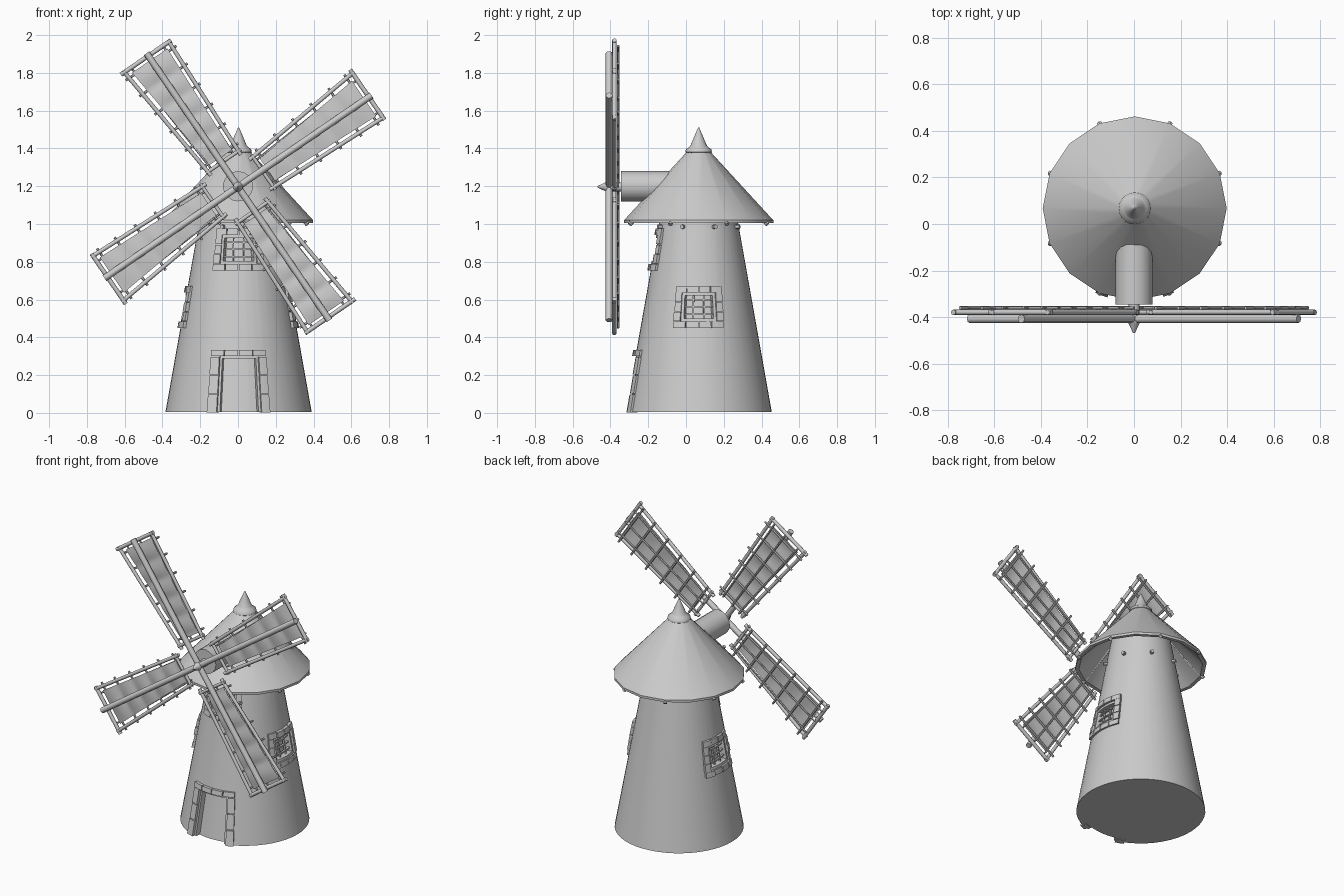
import bpy, bmesh, math, random
from mathutils import Vector

if "Cube" in bpy.data.objects:
    bpy.data.objects.remove(bpy.data.objects["Cube"])
random.seed(4)
CX, CY = 0.003, 0.067          # tower axis
D = math.radians


def wall(z):                    # tower radius at a height
    return 0.388 - 0.178 * z


def finish(name, bm, smooth=None):
    bmesh.ops.recalc_face_normals(bm, faces=bm.faces)
    me = bpy.data.meshes.new(name)
    bm.to_mesh(me)
    bm.free()
    ob = bpy.data.objects.new(name, me)
    bpy.context.collection.objects.link(ob)
    if smooth:
        shade(ob, smooth)
    return ob


def shade(ob, angle):
    bpy.ops.object.select_all(action='DESELECT')
    ob.select_set(True)
    bpy.context.view_layer.objects.active = ob
    bpy.ops.object.shade_smooth_by_angle(angle=D(angle))


def lathe(name, prof, n, closed=False, smooth=40):
    """Spin (radius, z) points round the tower axis."""
    bm = bmesh.new()
    rings = [[bm.verts.new((CX + r * math.cos(math.tau * i / n), CY + r * math.sin(math.tau * i / n), z))
              for i in range(n)] for r, z in prof]
    pairs = list(zip(rings, rings[1:]))
    if closed:
        pairs.append((rings[-1], rings[0]))
    for a, b in pairs:
        for i in range(n):
            j = (i + 1) % n
            bm.faces.new((a[i], a[j], b[j], b[i]))
    if not closed:
        bm.faces.new(rings[0])
        bm.faces.new(rings[-1])
    return finish(name, bm, smooth)


def add_rod(bm, p, q, r, r2=None, n=8):
    p, q = Vector(p), Vector(q)
    d = q - p
    m = d.to_track_quat('Z', 'Y').to_matrix().to_4x4()
    m.translation = (p + q) / 2
    bmesh.ops.create_cone(bm, cap_ends=True, segments=n, radius1=r, radius2=r if r2 is None else r2,
                          depth=d.length, matrix=m)


def add_patch(bm, a0, a1, z0, z1, din, dout, n=4):
    """Curved block lying on the tower wall; angles in degrees."""
    cols = []
    for i in range(n + 1):
        a = D(a0 + (a1 - a0) * i / n)
        cols.append([bm.verts.new((CX + (wall(z) + o) * math.cos(a), CY + (wall(z) + o) * math.sin(a), z))
                     for z, o in ((z0, din), (z0, dout), (z1, dout), (z1, din))])
    for a, b in zip(cols, cols[1:]):
        for k in range(4):
            bm.faces.new((a[k], a[(k + 1) % 4], b[(k + 1) % 4], b[k]))
    bm.faces.new(cols[0])
    bm.faces.new(cols[-1])


def bricks(bm, a0, a1, z0, z1, count, vertical):
    """Row of slightly uneven blocks."""
    for i in range(count):
        s, e = (i + 0.03) / count, (i + 0.97) / count
        out = 0.014 + random.uniform(-0.004, 0.006)
        if vertical:
            add_patch(bm, a0, a1, z0 + (z1 - z0) * s, z0 + (z1 - z0) * e, -0.03, out, 2)
        else:
            add_patch(bm, a0 + (a1 - a0) * s, a0 + (a1 - a0) * e, z0, z1, -0.03, out, 2)


# tower body
tower = lathe("tower", [(wall(0.006), 0.006), (wall(1.2), 1.2)], 48)


def recess(a0, a1, z0, z1, depth):
    bm = bmesh.new()
    add_patch(bm, a0, a1, z0, z1, -depth, 0.06, 8)
    cut = finish("recess_cutter", bm)
    mod = tower.modifiers.new("recess", 'BOOLEAN')
    mod.operation, mod.object, mod.solver = 'DIFFERENCE', cut, 'EXACT'
    bpy.context.view_layer.objects.active = tower
    bpy.ops.object.modifier_apply(modifier=mod.name)
    bpy.data.objects.remove(cut)


# door opening with stone surround
recess(-107, -72, -0.05, 0.3, 0.035)
bm = bmesh.new()
for a0, a1 in ((-115, -107), (-72, -65)):
    bricks(bm, a0, a1, 0.0, 0.3, 3, True)
bricks(bm, -115, -65, 0.302, 0.332, 4, False)
finish("door_surround", bm)
bm = bmesh.new()
for a0, a1 in ((-107, -105), (-74, -72)):
    add_patch(bm, a0, a1, 0.006, 0.3, -0.036, -0.004, 1)
add_patch(bm, -105, -74, 0.287, 0.3, -0.036, -0.004, 8)
finish("door_frame", bm)

# three windows with stone surround, inner frame and bars
for label, c, z0, half in (("right", 0, 0.45, 25), ("left", 180, 0.45, 25), ("front", -90, 0.755, 31)):
    z1, e, t = z0 + 0.222, half * 0.28, 0.034
    a0, a1 = c - half, c + half
    recess(a0 + e, a1 - e, z0 + t, z1 - t, 0.035)
    bm = bmesh.new()
    bricks(bm, a0, a1, z0, z0 + t, 4, False)
    bricks(bm, a0, a1, z1 - t, z1, 4, False)
    bricks(bm, a0, a0 + e, z0 + t, z1 - t, 3, True)
    bricks(bm, a1 - e, a1, z0 + t, z1 - t, 3, True)
    finish(label + "_window_surround", bm)
    bm = bmesh.new()
    b0, b1, y0, y1 = a0 + e, a1 - e, z0 + t, z1 - t
    for lo, hi in ((y0, y0 + 0.016), (y1 - 0.016, y1)):
        add_patch(bm, b0, b1, lo, hi, -0.035, 0.004)
    for lo, hi in ((b0, b0 + 3), (b1 - 3, b1)):
        add_patch(bm, lo, hi, y0 + 0.016, y1 - 0.016, -0.035, 0.004, 1)
    for f in (1 / 4, 2 / 4, 3 / 4):
        zc = y0 + (y1 - y0) * f
        add_patch(bm, b0 + 3, b1 - 3, zc - 0.004, zc + 0.004, -0.022, -0.01)
    for f in (1 / 3, 2 / 3):
        ac = b0 + (b1 - b0) * f
        add_patch(bm, ac - 0.8, ac + 0.8, y0 + 0.016, y1 - 0.016, -0.026, -0.014, 1)
    finish(label + "_window_bars", bm)
shade(tower, 35)

# hollow roof, rafters and finial
lathe("roof", [(0.395, 1.005), (0.395, 1.02), (0.06, 1.385), (0.04, 1.37), (0.372, 1.005)], 16, True, 30)
bm = bmesh.new()
for i in range(8):
    a = D(22.5 + 45 * i)
    c, s = math.cos(a), math.sin(a)
    add_rod(bm, (CX + 0.395 * c, CY + 0.395 * s, 0.997), (CX + 0.15 * c, CY + 0.15 * s, 1.255), 0.012, n=6)
    add_rod(bm, (CX + 0.19 * c, CY + 0.19 * s, 0.985), (CX + 0.235 * c, CY + 0.235 * s, 0.985), 0.012, n=6)
finish("rafters", bm)
lathe("finial", [(0.05, 1.365), (0.07, 1.38), (0.068, 1.395), (0.05, 1.408), (0.042, 1.418), (0.025, 1.46),
                 (0.003, 1.51)], 20, smooth=50)

# sail shaft, axle and tip
HZ = 1.197
bm = bmesh.new()
add_rod(bm, (0, 0.05, HZ + 0.003), (0, -0.345, HZ + 0.003), 0.08, n=16)
finish("shaft_housing", bm, 40)
bm = bmesh.new()
add_rod(bm, (0, -0.34, HZ), (0, -0.425, HZ), 0.024, n=12)
add_rod(bm, (0, -0.422, HZ), (0, -0.468, HZ), 0.026, 0.004, n=12)
finish("axle", bm, 40)

# four sails
for k in range(4):
    t = D(34.4 + 90 * k)

    def P(u, v, y):
        return (u * math.cos(t) - v * math.sin(t), y, HZ + u * math.sin(t) + v * math.cos(t))

    def top(u):                 # tapering side edges of the frame
        return 0.085 + (u - 0.14) * 0.098

    def low(u):
        return -0.108 - (u - 0.14) * 0.034

    bm = bmesh.new()
    add_rod(bm, P(0, 0, -0.407), P(0.857, 0, -0.407), 0.018)
    finish("sail_stock_%d" % k, bm, 50)

    bm = bmesh.new()
    for f in (top, low):
        add_rod(bm, P(0.13, f(0.13), -0.379), P(0.852, f(0.852), -0.379), 0.011)
    add_rod(bm, P(0.84, 0.176, -0.379), P(0.84, -0.146, -0.379), 0.012)
    add_rod(bm, P(0.155, 0.1, -0.379), P(0.155, -0.125, -0.379), 0.01)
    finish("sail_frame_%d" % k, bm, 50)

    bars = [0.19, 0.315, 0.44, 0.565, 0.69, 0.8]
    bm = bmesh.new()
    for u in bars:
        add_rod(bm, P(u, top(u) + 0.022, -0.36), P(u, low(u) - 0.022, -0.36), 0.007, n=6)
    for g in (0.72, 0.0, -0.72):
        ends = [P(u, g * (top(u) if g > 0 else -low(u)), -0.357) for u in (0.15, 0.84)]
        add_rod(bm, *ends, 0.006, n=6)
    finish("sail_lattice_%d" % k, bm, 50)

    # billowing cloth
    bm = bmesh.new()
    nu, nv = 40, 6
    grid = []
    for i in range(nu + 1):
        u = 0.18 + 0.635 * i / nu
        puff = 0.011 * abs(math.sin(math.pi * (u - 0.19) / 0.125))
        lo, hi = low(u) + 0.026, top(u) - 0.03
        grid.append([bm.verts.new(P(u, lo + (hi - lo) * j / nv, -0.368 - puff * math.sin(math.pi * (j + 1) / (nv + 2))))
                     for j in range(nv + 1)])
    for a, b in zip(grid, grid[1:]):
        for j in range(nv):
            bm.faces.new((a[j], a[j + 1], b[j + 1], b[j]))
    finish("sail_cloth_%d" % k, bm, 60)
